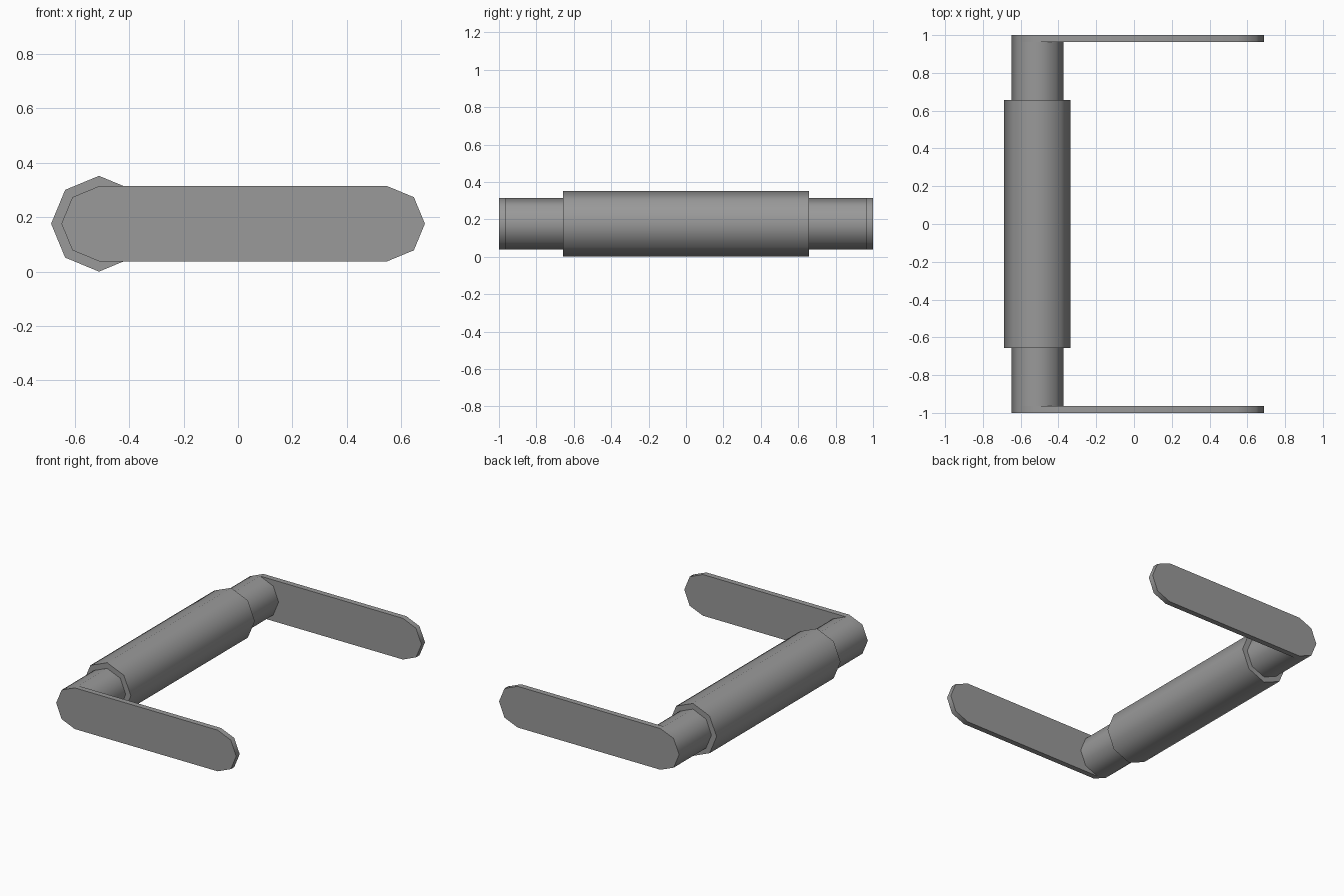
import bpy, bmesh
from math import radians, sin, cos, pi

cube = bpy.data.objects.get("Cube")
if cube:
    bpy.data.objects.remove(cube, do_unlink=True)

GREY = (0.32, 0.32, 0.32, 1)
metal = bpy.data.materials.new("grey metal")
metal.use_nodes = True
metal.diffuse_color = GREY
metal.node_tree.nodes["Principled BSDF"].inputs["Base Color"].default_value = GREY

AXIS_X, AXIS_Z = -0.511, 0.176
ROD_R, SLEEVE_R = 0.138, 0.176
ARM_END_X = 0.549
ARM_INNER, ARM_OUTER = 0.963, 1.0


def arc(cx, radius, start, end):
    """Points on an octagon around (cx, AXIS_Z), from corner start to corner end."""
    return [(cx + radius * cos(i * pi / 4), AXIS_Z + radius * sin(i * pi / 4))
            for i in range(start, end + 1)]


def extrude_y(name, outline, y0, y1):
    """Solid prism with an (x, z) outline between two y positions."""
    bm = bmesh.new()
    face = bm.faces.new([bm.verts.new((x, y0, z)) for x, z in outline])
    moved = bmesh.ops.extrude_face_region(bm, geom=[face], use_keep_orig=True)["geom"]
    bmesh.ops.translate(bm, vec=(0, y1 - y0, 0),
                        verts=[v for v in moved if isinstance(v, bmesh.types.BMVert)])
    bmesh.ops.recalc_face_normals(bm, faces=bm.faces)
    mesh = bpy.data.meshes.new(name)
    bm.to_mesh(mesh)
    bm.free()
    mesh.materials.append(metal)
    obj = bpy.data.objects.new(name, mesh)
    bpy.context.collection.objects.link(obj)
    bpy.ops.object.select_all(action="DESELECT")
    obj.select_set(True)
    bpy.context.view_layer.objects.active = obj
    bpy.ops.object.shade_smooth_by_angle(angle=radians(60))
    return obj


# Inner rod and the wider grip sleeve around it
extrude_y("inner_rod", arc(AXIS_X, ROD_R, 0, 7), -ARM_INNER, ARM_INNER)
extrude_y("grip_sleeve", arc(AXIS_X, SLEEVE_R, 0, 7), -0.657, 0.657)

# Flat round-ended arms closing both ends of the rod
arm_outline = arc(ARM_END_X, ROD_R, -2, 2) + arc(AXIS_X, ROD_R, 2, 6)
extrude_y("front_arm", arm_outline, -ARM_OUTER, -ARM_INNER)
extrude_y("back_arm", arm_outline, ARM_INNER, ARM_OUTER)
